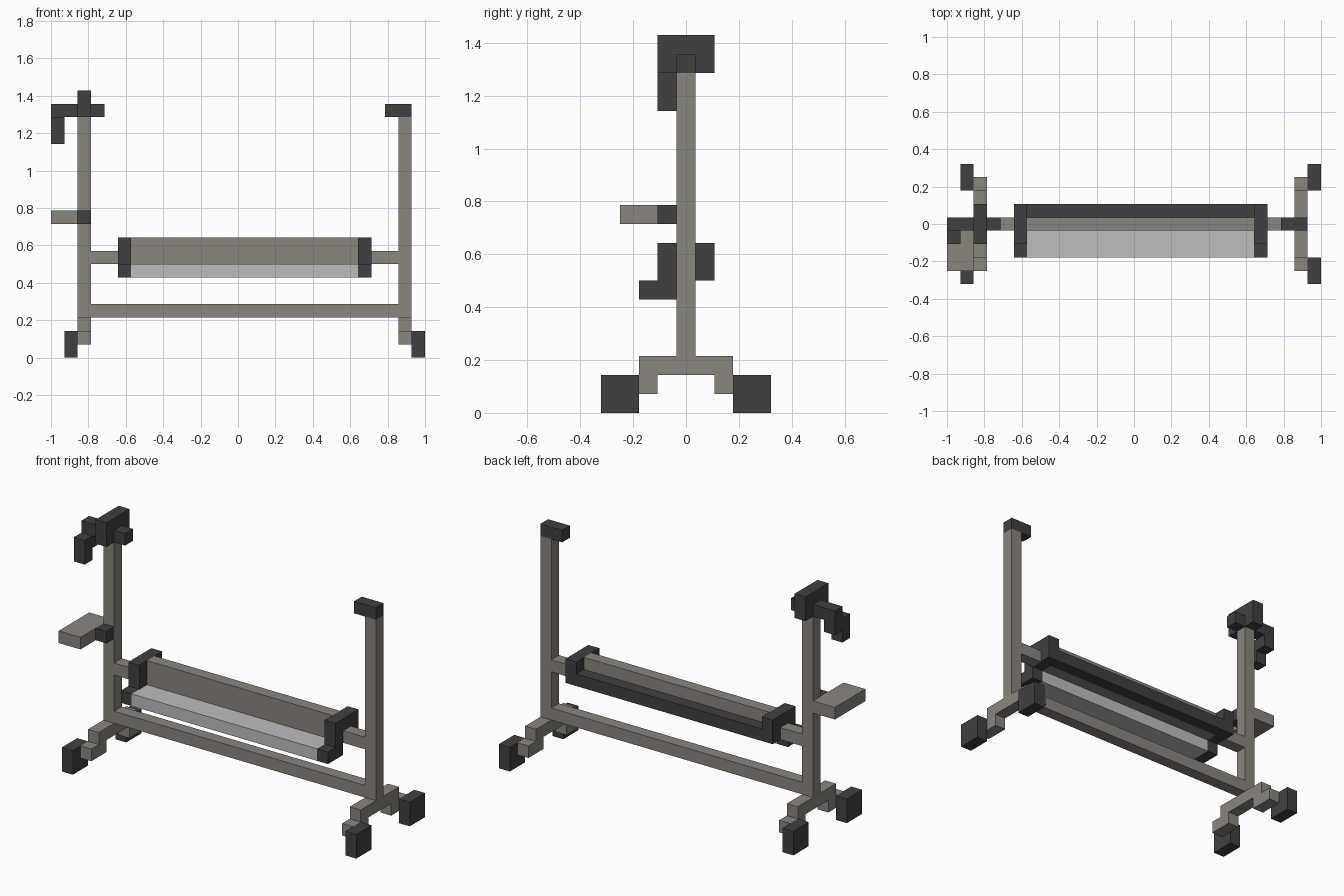
import bpy
import bmesh

if "Cube" in bpy.data.objects:
    bpy.data.objects.remove(bpy.data.objects["Cube"], do_unlink=True)

U = 1 / 14  # one grid block


def material(name, rgb):
    m = bpy.data.materials.new(name)
    m.use_nodes = True
    m.diffuse_color = (*rgb, 1)
    m.node_tree.nodes["Principled BSDF"].inputs["Base Color"].default_value = (*rgb, 1)
    return m


METAL = material("warm grey metal", (0.254, 0.238, 0.212))
DARK = material("dark grey plastic", (0.051, 0.051, 0.051))
LIGHT = material("light grey tray", (0.515, 0.515, 0.515))


def extrude(name, mat, x0, x1, profile):
    """Extrude a (y, z) outline from x0 to x1, all in block units."""
    bm = bmesh.new()
    face = bm.faces.new([bm.verts.new((x0 * U, y * U, z * U)) for y, z in profile])
    ext = bmesh.ops.extrude_face_region(bm, geom=[face], use_keep_orig=True)
    verts = [g for g in ext["geom"] if isinstance(g, bmesh.types.BMVert)]
    bmesh.ops.translate(bm, verts=verts, vec=((x1 - x0) * U, 0, 0))
    bmesh.ops.recalc_face_normals(bm, faces=bm.faces[:])
    mesh = bpy.data.meshes.new(name)
    bm.to_mesh(mesh)
    bm.free()
    mesh.materials.append(mat)
    obj = bpy.data.objects.new(name, mesh)
    bpy.context.collection.objects.link(obj)
    return obj


def box(name, mat, x0, x1, y0, y1, z0, z1):
    return extrude(name, mat, x0, x1, [(y0, z0), (y1, z0), (y1, z1), (y0, z1)])


# Stepped floor stands, posts and feet at both ends
half = [(1.5, 2), (1.5, 1), (3.5, 1), (3.5, 2), (2.5, 2), (2.5, 3)]
stand = half + [(-y, z) for y, z in reversed(half)]
for side, x, foot_x in (("right", -12, -13), ("left", 12, 13)):
    extrude(side + "_stand", METAL, x, x + 1, stand)
    box(side + "_post", METAL, x, x + 1, -0.5, 0.5, 3, 18)
    box(side + "_front_foot", DARK, foot_x, foot_x + 1, -4.5, -2.5, 0, 2)
    box(side + "_back_foot", DARK, foot_x, foot_x + 1, 2.5, 4.5, 0, 2)

# Beams between the posts
box("lower_beam", METAL, -11, 12, -0.5, 0.5, 3, 4)
box("right_beam_stub", METAL, -11, -9, -0.5, 0.5, 7, 8)
box("left_beam_stub", METAL, 10, 12, -0.5, 0.5, 7, 8)

# Central carriage: end brackets, panel, back rail and tray
bracket = [(-2.5, 6), (-0.5, 6), (-0.5, 7), (1.5, 7),
           (1.5, 9), (-1.5, 9), (-1.5, 7), (-2.5, 7)]
extrude("right_bracket", DARK, -9, -8, bracket)
extrude("left_bracket", DARK, 9, 10, bracket)
box("panel", METAL, -8, 9, -0.5, 0.5, 7, 9)
box("back_rail", DARK, -8, 9, 0.5, 1.5, 7, 8)
box("tray", LIGHT, -8, 9, -2.5, -0.5, 6, 7)

# Side shelf with its clamp
box("shelf", METAL, -14, -12, -3.5, 0.5, 10, 11)
box("shelf_clamp", DARK, -12, -11, -1.5, -0.5, 10, 11)

# Post tops: plain cap on the left, head with arms and hook on the right
box("left_cap", DARK, 11, 13, -0.5, 0.5, 18, 19)
box("head", DARK, -12, -11, -1.5, 1.5, 18, 20)
box("outer_arm", DARK, -14, -12, -0.5, 0.5, 18, 19)
box("inner_arm", DARK, -11, -10, -0.5, 0.5, 18, 19)
extrude("hook", DARK, -14, -13,
        [(0.5, 17), (0.5, 18), (-1.5, 18), (-1.5, 16), (-0.5, 16), (-0.5, 17)])
